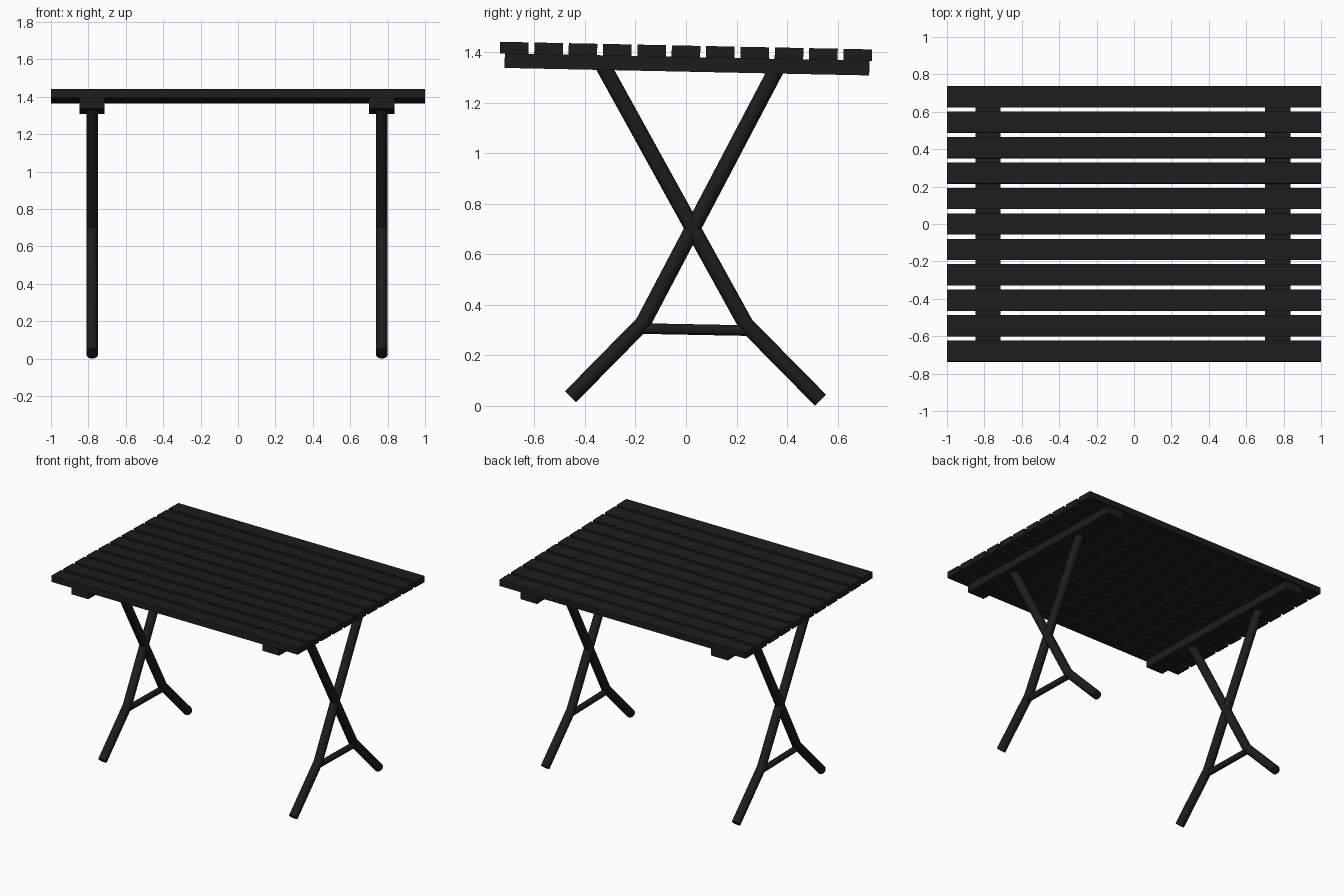
import bpy, bmesh, math
from mathutils import Vector

if "Cube" in bpy.data.objects:
    bpy.data.objects.remove(bpy.data.objects["Cube"])

TILT = math.radians(-1.18)   # the whole table leans slightly towards +y

paint = bpy.data.materials.new("dark_paint")
paint.diffuse_color = (0.012, 0.012, 0.012, 1)
paint.use_nodes = True
paint.node_tree.nodes["Principled BSDF"].inputs["Base Color"].default_value = paint.diffuse_color


def finish(name, bm):
    bmesh.ops.recalc_face_normals(bm, faces=bm.faces)
    mesh = bpy.data.meshes.new(name)
    bm.to_mesh(mesh)
    bm.free()
    mesh.materials.append(paint)
    ob = bpy.data.objects.new(name, mesh)
    bpy.context.collection.objects.link(ob)
    return ob


def board(name, size, loc):
    bm = bmesh.new()
    bmesh.ops.create_cube(bm, size=1)
    bmesh.ops.scale(bm, vec=size, verts=bm.verts)
    ob = finish(name, bm)
    ob.location = loc
    ob.rotation_euler.x = TILT


def tube(name, x, path, radius, sides=20):
    """Round bar swept along (y, z) points, mitred at the bends."""
    pts = [Vector(p) for p in path]
    dirs = [(b - a).normalized() for a, b in zip(pts, pts[1:])]
    bm = bmesh.new()
    rings = []
    for i, p in enumerate(pts):
        before, after = dirs[max(i - 1, 0)], dirs[min(i, len(dirs) - 1)]
        t = (before + after).normalized()
        n = Vector((-t.y, t.x)) / t.dot(after)
        ring = []
        for k in range(sides):
            a = 2 * math.pi * k / sides
            q = p + n * radius * math.cos(a)
            ring.append(bm.verts.new((x + radius * math.sin(a), q.x, q.y)))
        rings.append(ring)
    for r, s in zip(rings, rings[1:]):
        for k in range(sides):
            j = (k + 1) % sides
            bm.faces.new((r[k], r[j], s[j], s[k]))
    bm.faces.new(rings[0])
    bm.faces.new(rings[-1])
    ob = finish(name, bm)
    bpy.context.view_layer.objects.active = ob
    ob.select_set(True)
    bpy.ops.object.shade_smooth_by_angle(angle=math.radians(30))
    ob.select_set(False)


# Table top slats
for i in range(11):
    y = (i - 5) * 0.136
    board(f"slat_{i + 1}", (2.0, 0.113, 0.0455), (0, y, 1.4035 + y * math.tan(TILT)))

# Support rails, crossed bent legs and stretchers at each end
for side, x in (("left", -0.78), ("right", 0.769)):
    board(f"{side}_rail", (0.135, 1.444, 0.058), (x, 0.004, 1.352))
    tube(f"{side}_leg_a", x, [(0.367, 1.35), (-0.17, 0.328), (-0.457, 0.036)], 0.031)
    tube(f"{side}_leg_b", x, [(-0.336, 1.36), (0.237, 0.322), (0.533, 0.022)], 0.031)
    tube(f"{side}_stretcher", x, [(-0.175, 0.306), (0.245, 0.298)], 0.021)
